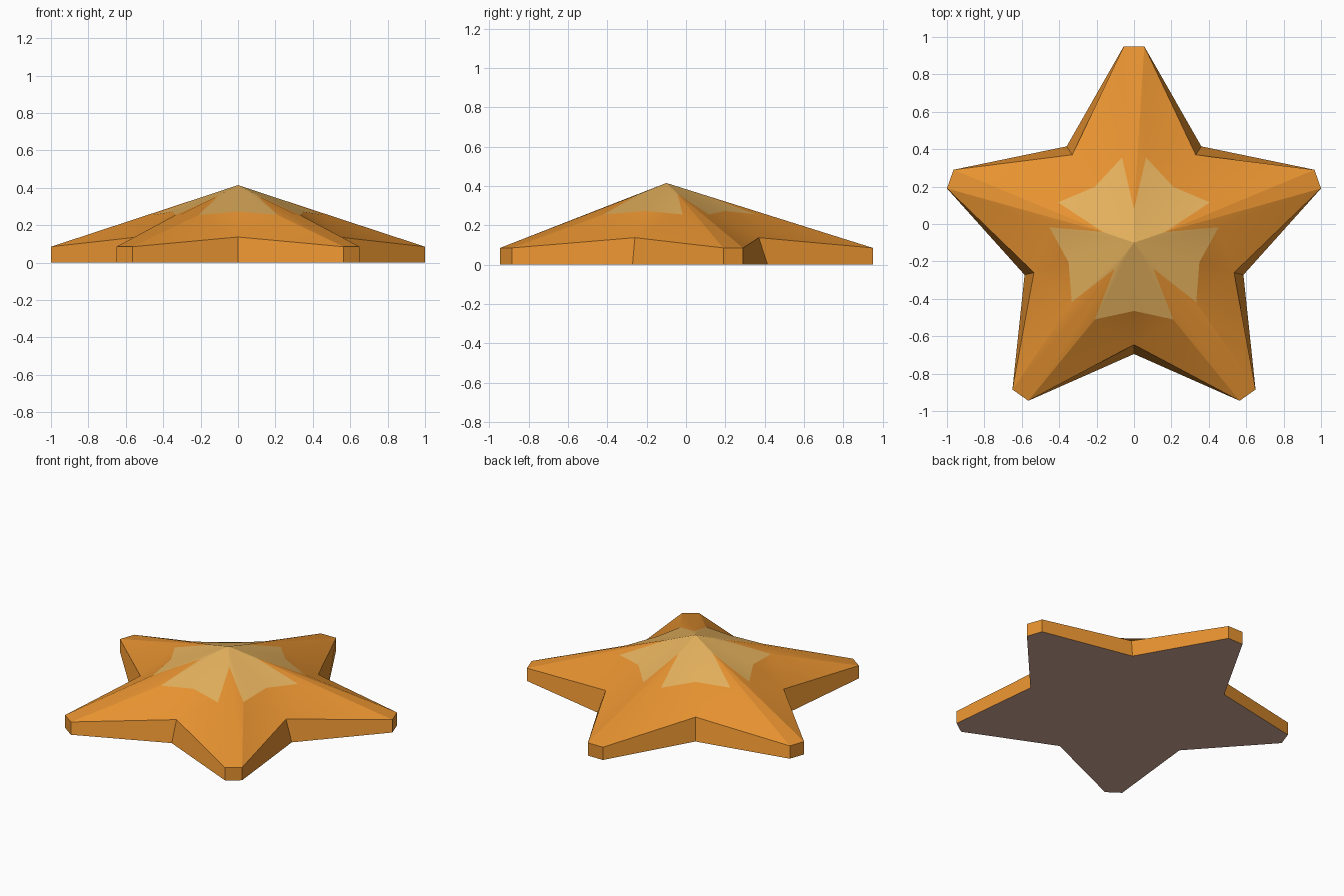
import bpy, bmesh, math
from mathutils import Vector

if "Cube" in bpy.data.objects:
    bpy.data.objects.remove(bpy.data.objects["Cube"])


def material(name, rgb):
    m = bpy.data.materials.new(name)
    m.diffuse_color = (*rgb, 1)
    m.use_nodes = True
    m.node_tree.nodes["Principled BSDF"].inputs["Base Color"].default_value = m.diffuse_color
    return m


PEAK = Vector((0, -0.10, 0.415))
TIP_Z, NOTCH_Z, SLOPE = 0.085, 0.137, 0.39

# Right half of the outline: notch (top, foot) and blunt tip pairs
notches = [((0, -.645), (0, -.695)), ((.535, -.26), (.585, -.272)), ((.33, .37), (.36, .415))]
tips = [((.565, -.945), (.65, -.885)), ((1.0, .19), (.965, .29)), ((.055, .95), (-.055, .95))]


def flip(p):
    return (-p[0], p[1])


# Mirror to the full star, counter-clockwise from the front notch
notches += [tuple(flip(p) for p in n) for n in (notches[2], notches[1])]
tips += [(flip(b), flip(a)) for a, b in (tips[1], tips[0])]

bm = bmesh.new()
peak = bm.verts.new(PEAK)


def polar(ang, r, off):
    """Point on the upper pyramid, off = angle from the middle of its side."""
    a = ang + off
    return bm.verts.new((r * math.cos(a), PEAK.y + r * math.sin(a),
                         PEAK.z - SLOPE * r * math.cos(off)))


def vert(p, z):
    return bm.verts.new((p[0], p[1], z))


def face(mat, *vs):
    f = bm.faces.new(vs)
    f.material_index = mat


tip_top = [[vert(p, TIP_Z) for p in t] for t in tips]
tip_low = [[vert(p, 0) for p in t] for t in tips]
notch_top = [vert(n[0], NOTCH_Z) for n in notches]
notch_low = [vert(n[1], 0) for n in notches]
# point on each arm ridge where the pale patch splits
split = []
for a, b in tip_top:
    mid = (a.co + b.co) / 2
    split.append(bm.verts.new(PEAK.lerp(mid, .17)))

for i in range(5):
    prev, nxt = tip_top[i - 1][1], tip_top[i][0]
    s0, s1 = split[i - 1], split[i]
    top, low = notch_top[i], notch_low[i]
    ang = math.atan2(top.co.y - PEAK.y, top.co.x)
    # pale patch: shallow upper side of the star
    kink = polar(ang, .365, 0)
    right = polar(ang, .46, -math.radians(27))
    left = polar(ang, .46, math.radians(27))
    face(1, peak, s0, right)
    face(1, peak, right, kink)
    face(1, peak, kink, left)
    face(1, peak, left, s1)
    # orange arm flanks
    face(0, s0, prev, right)
    face(0, right, prev, top)
    face(0, right, top, kink)
    face(0, kink, top, left)
    face(0, left, top, nxt)
    face(0, s1, left, nxt)
    # arm ridge
    face(0, s1, nxt, tip_top[i][1])
    # side walls
    face(0, tip_low[i - 1][1], low, top, prev)
    face(0, low, tip_low[i][0], nxt, top)
    face(0, tip_low[i][0], tip_low[i][1], tip_top[i][1], nxt)

# Underside
centre = vert((0, -.1), 0)
ring = [v for i in range(5) for v in (notch_low[i], *tip_low[i])]
for a, b in zip(ring, ring[1:] + ring[:1]):
    face(2, centre, b, a)

mesh = bpy.data.meshes.new("starfish_body")
bm.to_mesh(mesh)
bm.free()
star = bpy.data.objects.new("starfish_body", mesh)
bpy.context.collection.objects.link(star)
for m in (material("orange", (.80, .29, .03)), material("pale_sand", (.78, .44, .11)),
          material("pinkish_beige", (.66, .41, .32))):
    mesh.materials.append(m)

bpy.context.view_layer.objects.active = star
star.select_set(True)
bpy.ops.object.shade_smooth_by_angle(angle=math.radians(12))
